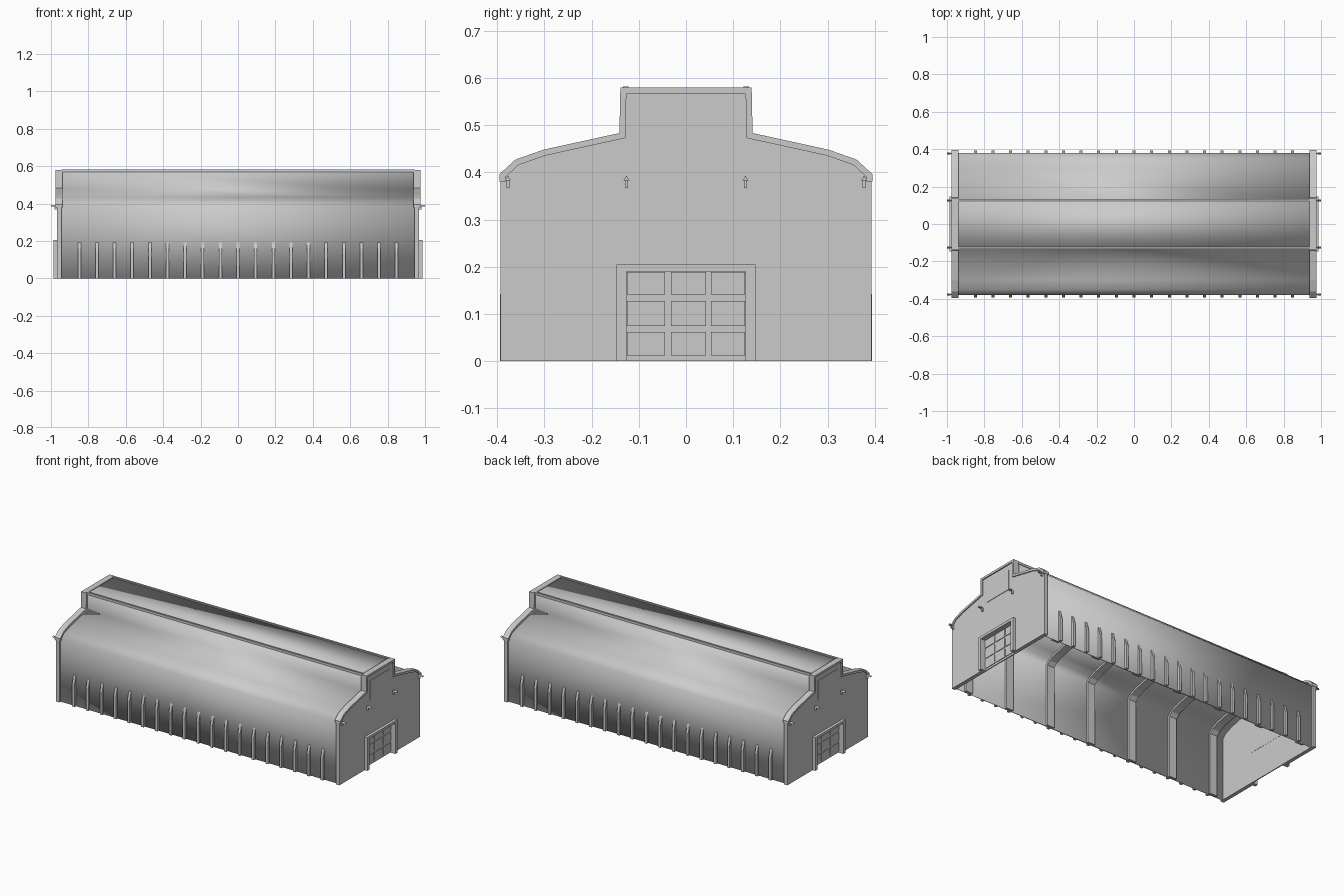
import bpy, bmesh, math
from mathutils import Vector

cube = bpy.data.objects.get("Cube")
if cube:
    bpy.data.objects.remove(cube)

mat = bpy.data.materials.new("light grey")
mat.use_nodes = True
grey = (0.6, 0.6, 0.6, 1)
mat.diffuse_color = grey
bsdf = next(n for n in mat.node_tree.nodes if n.type == "BSDF_PRINCIPLED")
bsdf.inputs["Base Color"].default_value = grey


def finish(name, bm, mirror=None, thick=0, smooth=False):
    """Turn a bmesh into an object, with optional thickness and mirroring."""
    mesh = bpy.data.meshes.new(name)
    bm.to_mesh(mesh)
    bm.free()
    mesh.materials.append(mat)
    ob = bpy.data.objects.new(name, mesh)
    bpy.context.collection.objects.link(ob)
    if smooth:
        bpy.ops.object.select_all(action="DESELECT")
        ob.select_set(True)
        bpy.context.view_layer.objects.active = ob
        bpy.ops.object.shade_smooth_by_angle(angle=math.radians(30))
    if thick:
        mod = ob.modifiers.new("thickness", "SOLIDIFY")
        mod.thickness = thick
        mod.offset = -1
        mod.use_even_offset = True
    if mirror:
        mod = ob.modifiers.new("mirror", "MIRROR")
        mod.use_axis = (mirror == "X", mirror == "Y", False)
    return ob


def both_sides(half):
    """Complete a (y, z) half profile across the centre line."""
    return half + [(-y, z) for y, z in reversed(half)]


def strip(bm, profile, x0, x1):
    """Open sheet following a (y, z) profile, facing outwards."""
    rows = [(bm.verts.new((x0, y, z)), bm.verts.new((x1, y, z))) for y, z in profile]
    for a, b in zip(rows, rows[1:]):
        bm.faces.new((a[0], b[0], b[1], a[1]))


def prism(bm, profile, x0, x1):
    """Closed solid with a (y, z) outline."""
    face = bm.faces.new([bm.verts.new((x0, y, z)) for y, z in profile])
    out = bmesh.ops.extrude_face_region(bm, geom=[face])["geom"]
    moved = [v for v in out if isinstance(v, bmesh.types.BMVert)]
    bmesh.ops.translate(bm, verts=moved, vec=Vector((x1 - x0, 0, 0)))
    bmesh.ops.recalc_face_normals(bm, faces=bm.faces)


def box(bm, x0, x1, y0, y1, z0, z1):
    prism(bm, [(y0, z0), (y1, z0), (y1, z1), (y0, z1)], x0, x1)


# Walls and stepped roof as one thin shell, open underneath
hull = both_sides([(0.38, 0), (0.38, 0.385), (0.35, 0.414), (0.3, 0.433),
                   (0.13, 0.473), (0.129, 0.575)])
bm = bmesh.new()
strip(bm, hull, -0.95, 0.95)
finish("walls_and_roof", bm, thick=0.008, smooth=True)

# Edge strips along the raised roof
bm = bmesh.new()
box(bm, -0.945, 0.945, 0.122, 0.133, 0.568, 0.582)
finish("roof_edge_strips", bm, mirror="Y")

# Inner frames following the shell
inner = both_sides([(0.372, 0), (0.372, 0.381), (0.346, 0.407), (0.298, 0.425),
                    (0.122, 0.466), (0.121, 0.567)])
bm = bmesh.new()
for i in range(-3, 4):
    strip(bm, inner, i * 0.29 - 0.025, i * 0.29 + 0.025)
finish("inner_frames", bm, thick=0.012)

# Gable walls with a doorway
gable_top = [(0.393, 0.395), (0.36, 0.426), (0.3, 0.447), (0.14, 0.482), (0.138, 0.578)]
door_w, door_h = 0.126, 0.19
outline = both_sides([(door_w, 0), (0.393, 0)] + gable_top)
outline += [(-door_w, door_h), (door_w, door_h)]
bm = bmesh.new()
prism(bm, outline, 0.945, 0.968)
finish("gable_walls", bm, mirror="X")

# Coping along the gable tops
bm = bmesh.new()
strip(bm, both_sides([(0.395, 0.38), (0.395, 0.396)] + [(y + 0.001, z + 0.001) for y, z in gable_top[1:]]),
      0.938, 0.975)
finish("gable_coping", bm, mirror="X", thick=0.013)

# Upper panels on the gables
bm = bmesh.new()
box(bm, 0.966, 0.971, -0.093, 0.093, 0.41, 0.533)
finish("gable_panels", bm, mirror="X")

# Door surrounds
bm = bmesh.new()
w, h = 0.147, 0.205
prism(bm, [(door_w, 0), (w, 0), (w, h), (-w, h), (-w, 0), (-door_w, 0),
           (-door_w, door_h), (door_w, door_h)], 0.96, 0.986)
finish("door_surrounds", bm, mirror="X")

# Doors with raised panels between the rails
bm = bmesh.new()
box(bm, 0.946, 0.952, -door_w, door_w, 0, door_h)
for y0, y1 in ((-0.125, -0.044), (-0.032, 0.042), (0.053, 0.125)):
    for z0, z1 in ((0.012, 0.062), (0.075, 0.128), (0.141, 0.189)):
        box(bm, 0.95, 0.956, y0, y1, z0, z1)
finish("doors", bm, mirror="X")

# Small wall lamps on brackets
bm = bmesh.new()
for y in (-0.377, -0.126, 0.126, 0.377):
    box(bm, 0.966, 0.98, y - 0.003, y + 0.003, 0.367, 0.388)
    box(bm, 0.966, 1.0, y - 0.002, y + 0.002, 0.386, 0.39)
    prism(bm, [(y - 0.006, 0.383), (y + 0.006, 0.383), (y, 0.393)], 0.98, 1.0)
finish("wall_lamps", bm, mirror="X")

# Tapered buttresses along both long walls
bm = bmesh.new()
for i in range(-9, 10):
    x = i * 0.0943
    prism(bm, [(0.376, 0), (0.394, 0), (0.394, 0.14), (0.376, 0.205)], x - 0.008, x + 0.008)
finish("buttresses", bm, mirror="Y")
